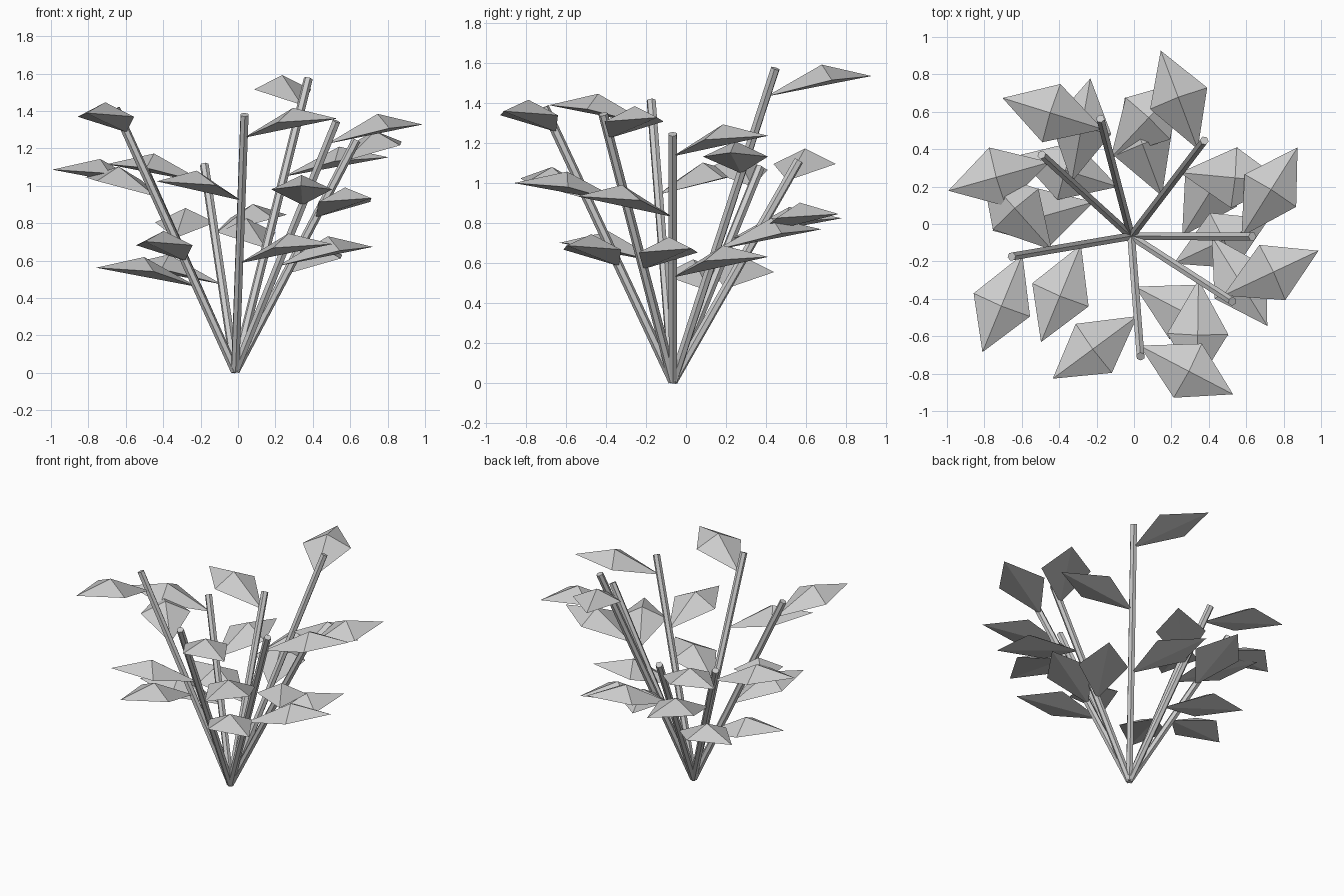
import bpy, bmesh, math
from mathutils import Vector

if "Cube" in bpy.data.objects:
    bpy.data.objects.remove(bpy.data.objects["Cube"])

ROOT = Vector((-0.015, -0.065, 0.01))
RADIUS = 0.024
# Stem tips
TIPS = [(0.633, -0.067, 1.245), (0.376, 0.446, 1.573), (-0.18, 0.563, 1.112),
        (-0.494, 0.37, 1.08), (-0.654, -0.174, 1.413), (0.035, -0.708, 1.38),
        (0.526, -0.414, 1.345)]
# Leaf heights along a stem, and the sideways swing that alternates
LEVELS = [(0.42, 58), (0.665, -58), (0.91, 58)]


def finish(bm, name):
    bmesh.ops.recalc_face_normals(bm, faces=bm.faces)
    mesh = bpy.data.meshes.new(name)
    bm.to_mesh(mesh)
    bm.free()
    obj = bpy.data.objects.new(name, mesh)
    bpy.context.collection.objects.link(obj)
    return obj


def make_stem(tip, name):
    axis = tip - ROOT
    bm = bmesh.new()
    bmesh.ops.create_cone(bm, cap_ends=True, segments=6, radius1=RADIUS,
                          radius2=RADIUS, depth=axis.length)
    obj = finish(bm, name)
    obj.location = (ROOT + tip) / 2
    obj.rotation_euler = axis.to_track_quat('Z', 'Y').to_euler()


def leaf_mesh():
    # Kite with a raised crown and a keel from stalk to point
    bm = bmesh.new()
    base, left, right, point, crown = [bm.verts.new(p) for p in (
        (0, 0, 0), (0.29, 0.163, 0.083), (0.29, -0.163, 0.083),
        (0.563, 0, 0.103), (0.297, 0, 0.16))]
    for f in ((base, right, crown), (right, point, crown), (point, left, crown),
              (left, base, crown), (base, point, right), (base, left, point)):
        bm.faces.new(f)
    return bm


for i, t in enumerate(TIPS, 1):
    tip = Vector(t)
    axis = tip - ROOT
    make_stem(tip, f"stem_{i}")
    heading = math.atan2(axis.y, axis.x)
    for j, (level, swing) in enumerate(LEVELS, 1):
        leaf = finish(leaf_mesh(), f"leaf_{i}_{j}")
        leaf.location = ROOT + axis * level
        leaf.rotation_euler.z = heading + math.radians(swing)
